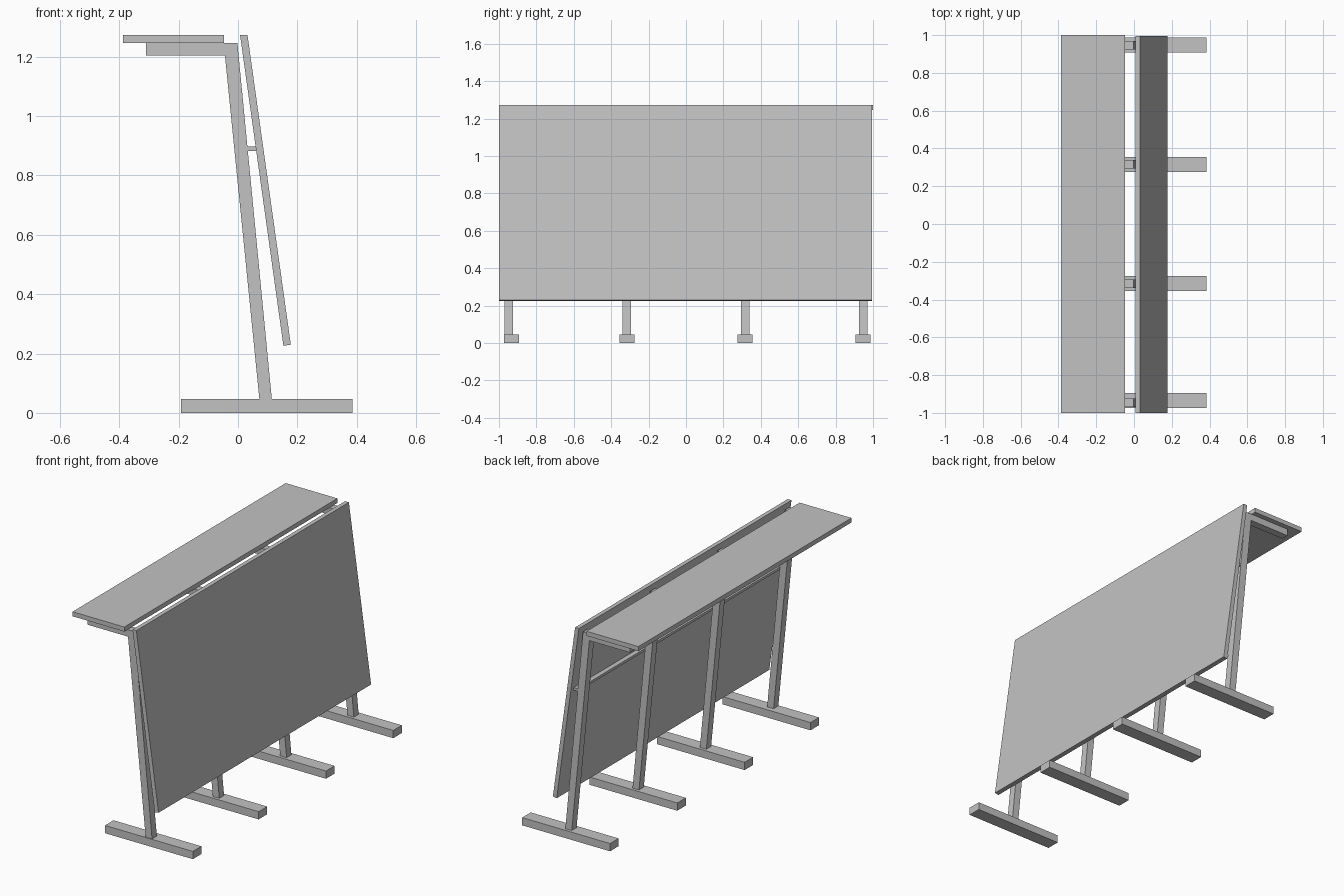
import bpy
import bmesh

cube = bpy.data.objects.get("Cube")
if cube:
    bpy.data.objects.remove(cube, do_unlink=True)

GREY = (0.54, 0.54, 0.54, 1.0)
grey = bpy.data.materials.new("plain grey")
grey.use_nodes = True
grey.diffuse_color = GREY
grey.node_tree.nodes["Principled BSDF"].inputs["Base Color"].default_value = GREY


def extrude_profile(name, profile, y0, y1):
    """Extrude a side profile of (x, z) points from y0 to y1."""
    bm = bmesh.new()
    face = bm.faces.new([bm.verts.new((x, y0, z)) for x, z in profile])
    result = bmesh.ops.extrude_face_region(bm, geom=[face])
    verts = [v for v in result["geom"] if isinstance(v, bmesh.types.BMVert)]
    bmesh.ops.translate(bm, verts=verts, vec=(0, y1 - y0, 0))
    bmesh.ops.recalc_face_normals(bm, faces=bm.faces)
    mesh = bpy.data.meshes.new(name)
    bm.to_mesh(mesh)
    bm.free()
    mesh.materials.append(grey)
    obj = bpy.data.objects.new(name, mesh)
    bpy.context.collection.objects.link(obj)
    return obj


def rect(x0, x1, z0, z1):
    return [(x0, z0), (x1, z0), (x1, z1), (x0, z1)]


FOOT_TOP = 0.046
ARM_BOTTOM, ARM_TOP = 1.205, 1.246
HALF_POST, HALF_FOOT = 0.0225, 0.04

# Leaning post, with its foot and the arm that carries the shelf
post = [(0.072, FOOT_TOP), (0.114, FOOT_TOP), (-0.002, ARM_TOP),
        (-0.048, ARM_TOP), (-0.044, ARM_BOTTOM)]
arm = rect(-0.31, -0.044, ARM_BOTTOM, ARM_TOP)
foot = rect(-0.192, 0.385, 0.0, FOOT_TOP)

# The first foot sits slightly off its post
supports = [(-0.947, -0.934), (-0.316, -0.316), (0.316, 0.316), (0.947, 0.947)]
for i, (post_y, foot_y) in enumerate(supports, 1):
    extrude_profile(f"post_{i}", post, post_y - HALF_POST, post_y + HALF_POST)
    extrude_profile(f"shelf_arm_{i}", arm, post_y - HALF_POST, post_y + HALF_POST)
    extrude_profile(f"foot_{i}", foot, foot_y - HALF_FOOT, foot_y + HALF_FOOT)

# Flat shelf along the top
extrude_profile("shelf", rect(-0.387, -0.047, ARM_TOP, 1.273), -1.0, 1.0)

# Sloping board in front of the posts
board = [(0.153, 0.226), (0.178, 0.23), (0.032, 1.273), (0.007, 1.273)]
extrude_profile("sloping_board", board, -1.0, 0.995)

# Rail joining the posts to the board
extrude_profile("board_rail", rect(0.031, 0.061, 0.883, 0.898), -0.969, 0.969)
